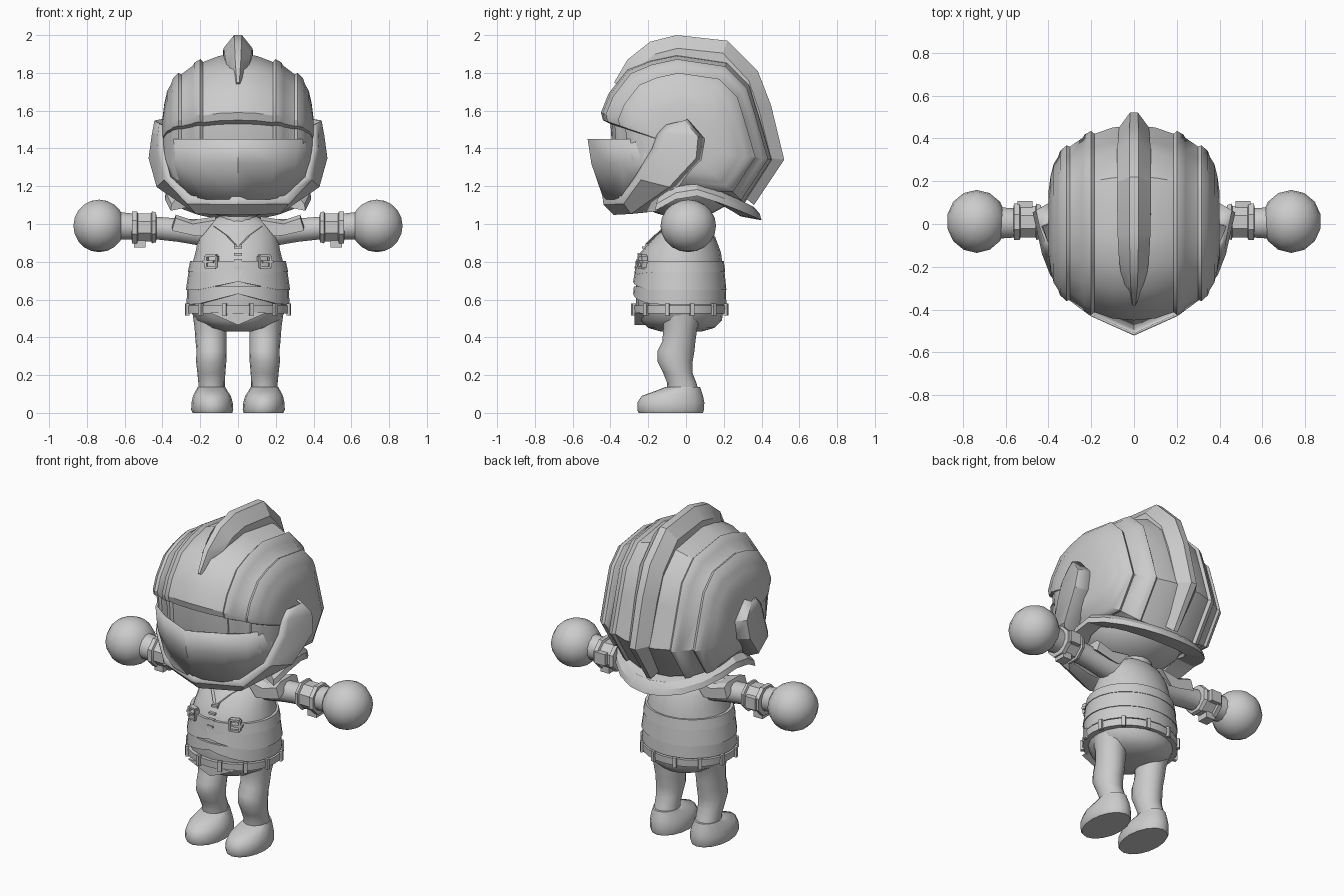
import bpy, bmesh, math
from mathutils import Vector

if "Cube" in bpy.data.objects:
    bpy.data.objects.remove(bpy.data.objects["Cube"])

grey = bpy.data.materials.new("plain grey")
grey.diffuse_color = (0.6, 0.6, 0.6, 1)
grey.use_nodes = True
grey.node_tree.nodes["Principled BSDF"].inputs["Base Color"].default_value = grey.diffuse_color


def finish(name, bm, angle=35, mirror=False, thick=0):
    bmesh.ops.recalc_face_normals(bm, faces=bm.faces)
    me = bpy.data.meshes.new(name)
    bm.to_mesh(me)
    bm.free()
    me.materials.append(grey)
    ob = bpy.data.objects.new(name, me)
    bpy.context.collection.objects.link(ob)
    if thick:
        m = ob.modifiers.new("thickness", 'SOLIDIFY')
        m.thickness, m.offset = thick, 0
    if mirror:
        m = ob.modifiers.new("mirror", 'MIRROR')
        m.use_mirror_merge = False
    bpy.ops.object.select_all(action='DESELECT')
    ob.select_set(True)
    bpy.context.view_layer.objects.active = ob
    bpy.ops.object.shade_smooth_by_angle(angle=math.radians(angle))
    return ob


def loft(name, rings, closed=True, caps=True, **kw):
    bm = bmesh.new()
    rows = [[bm.verts.new(p) for p in r] for r in rings]
    n = len(rows[0])
    for a, b in zip(rows, rows[1:]):
        for i in range(n if closed else n - 1):
            j = (i + 1) % n
            bm.faces.new((a[i], a[j], b[j], b[i]))
    if closed and caps:
        bm.faces.new(rows[0])
        bm.faces.new(rows[-1])
    return finish(name, bm, **kw)


def ring_z(z, x0, x1, y0, y1, n=20):
    cx, cy, rx, ry = (x0 + x1) / 2, (y0 + y1) / 2, (x1 - x0) / 2, (y1 - y0) / 2
    return [(cx + rx * math.cos(2 * math.pi * i / n),
             cy + ry * math.sin(2 * math.pi * i / n), z) for i in range(n)]


def ring_x(x, cy, cz, r, n=12):
    return [(x, cy + r * math.cos(2 * math.pi * (i + .5) / n),
             cz + r * math.sin(2 * math.pi * (i + .5) / n)) for i in range(n)]


def box(name, c, size, rot=0, **kw):
    bm = bmesh.new()
    bmesh.ops.create_cube(bm, size=1)
    bmesh.ops.scale(bm, vec=size, verts=bm.verts)
    ob = finish(name, bm, **kw)
    ob.location, ob.rotation_euler.z = c, rot
    return ob


def ball(name, c, size, u=16, v=10, **kw):
    bm = bmesh.new()
    bmesh.ops.create_uvsphere(bm, u_segments=u, v_segments=v, radius=1)
    bmesh.ops.scale(bm, vec=size, verts=bm.verts)
    bmesh.ops.translate(bm, vec=c, verts=bm.verts)
    return finish(name, bm, angle=60, **kw)


# Helmet shell: one side profile, stepped smaller towards the rounded sides
dome = [(-.45, 1.59), (-.41, 1.69), (-.31, 1.82), (-.19, 1.87), (-.05, 1.9), (.22, 1.86),
        (.34, 1.74), (.39, 1.58), (.46, 1.34), (.31, 1.11),
        (0, 1.13), (-.16, 1.09), (-.32, 1.09), (-.385, 1.3), (-.4, 1.53), (-.44, 1.55)]
half = [(0, 1), (.1, .98), (.185, .915), (.2, .945), (.23, .91), (.24, .875),
        (.3, .785), (.315, .8), (.345, .74), (.355, .68), (.375, .61), (.39, .48), (.4, .32)]
steps = [(-x, s) for x, s in half[:0:-1]] + half
loft("helmet_shell", [[(x, y * s, 1.4 + (z - 1.4) * s) for y, z in dome] for x, s in steps], angle=32)

# Helmet crest
crest = [(-.38, 1.75, .025), (-.31, 1.87, .055), (-.19, 1.965, .07), (-.05, 2, .077), (.22, 1.97, .08),
         (.38, 1.81, .08), (.45, 1.63, .075), (.52, 1.34, .07), (.36, 1.1, .05)]
rings = []
for y, z, w in crest:
    d = Vector((0, -y, 1.4 - z)).normalized()
    p = Vector((0, y, z))
    rings.append([p + d * k + Vector((x, 0, 0)) for x, k in
                  ((-w, .14), (-w, .07), (-w * .27, 0), (w * .27, 0), (w, .07), (w, .14))])
loft("helmet_crest", rings, angle=25)

# Visor plate with a centre crease
cols = [[(0, -.515, 1.45), (0, -.495, 1.32), (0, -.43, 1.13)],
        [(.2, -.425, 1.45), (.195, -.41, 1.32), (.16, -.38, 1.13)],
        [(.315, -.34, 1.45), (.305, -.335, 1.32), (.26, -.32, 1.15)],
        [(.375, -.21, 1.45), (.375, -.22, 1.34), (.345, -.26, 1.24)],
        [(.39, -.12, 1.45), (.39, -.14, 1.34), (.36, -.2, 1.24)]]
loft("visor", [[(-x, y, z) for x, y, z in c] for c in cols[:0:-1]] + cols,
     closed=False, thick=.012, angle=25)

# Chin guard sweeping up and flaring out into the ear covers
guard = [[(0, -.435, 1.145), (0, -.43, 1.105), (0, -.38, 1.055), (0, -.2, 1.07)],
         [(.245, -.335, 1.15), (.265, -.325, 1.11), (.22, -.29, 1.06), (.19, -.16, 1.075)],
         [(.36, -.265, 1.25), (.385, -.235, 1.235), (.425, -.09, 1.2), (.36, -.04, 1.21)],
         [(.395, -.175, 1.4), (.422, -.14, 1.39), (.467, .05, 1.35), (.38, .08, 1.34)],
         [(.395, -.15, 1.47), (.418, -.11, 1.475), (.452, .06, 1.46), (.38, .1, 1.45)],
         [(.39, -.11, 1.52), (.41, -.08, 1.53), (.436, -.01, 1.545), (.375, .01, 1.555)]]
loft("chin_guard", [[(-x, y, z) for x, y, z in g] for g in guard[:0:-1]] + guard,
     closed=False, thick=.015, angle=28)

# Neck flange around the back of the helmet
rings = []
for i in range(15):
    a = math.radians(-24 + 228 * i / 14)
    c, s = math.cos(a), math.sin(a)
    z = 1.18 - .14 * max(s, 0) ** 1.3 + .22 * min(s, 0)
    rings.append([(.27 * c, .28 * s, z + .07), (.35 * c, .36 * s, z + .05),
                  (.385 * c, .39 * s, z + .015), (.39 * c, .40 * s, z - .02), (.28 * c, .29 * s, z)])
loft("neck_flange", rings, angle=25)

# Head and neck
ball("head", (0, -.01, 1.25), (.3, .31, .22), 20, 12)
loft("neck", [ring_z(z, -.1, .1, -.1, .1, 14) for z in (.98, 1.1)])

# Torso: z, half width, front y, back y
torso = [(.43, .07, -.13, .08), (.45, .16, -.2, .15), (.49, .225, -.245, .19), (.56, .26, -.265, .2),
         (.66, .262, -.265, .2), (.76, .25, -.262, .197), (.85, .225, -.24, .185), (.93, .21, -.17, .155),
         (1.0, .18, -.11, .115), (1.04, .1, -.08, .08)]
loft("torso", [ring_z(z, -w, w, f, b) for z, w, f, b in torso], angle=50)


def front_y(x, z):
    for (z0, w0, f0, b0), (z1, w1, f1, b1) in zip(torso, torso[1:]):
        if z0 <= z <= z1:
            t = (z - z0) / (z1 - z0)
            w, f, b = w0 + (w1 - w0) * t, f0 + (f1 - f0) * t, b0 + (b1 - b0) * t
            return (f + b) / 2 - (b - f) / 2 * math.sqrt(max(0, 1 - (x / w) ** 2))


# Tunic layers and straps as bands; the lower hems rise to a chevron in front
def band(name, rows, lift=0, n=28, cy=-.033):
    rings = []
    for k, (z, rx, ry) in enumerate(rows):
        r = []
        for i in range(n):
            a = 2 * math.pi * i / n
            up = lift * max(0, 1 - abs(math.cos(a)) / .8) if k < 2 and math.sin(a) < 0 else 0
            r.append((rx * math.cos(a), cy + ry * math.sin(a), z + up))
        rings.append(r)
    loft(name, rings + [rings[0]], caps=False, angle=30)


band("tunic_hem", [(.575, .25, .225), (.575, .272, .247), (.67, .27, .243), (.67, .25, .22)], .055)
band("tunic_body", [(.65, .25, .225), (.65, .276, .247), (.76, .26, .236), (.76, .24, .21)], .045)
band("chest_strap", [(.745, .24, .21), (.745, .266, .241), (.805, .253, .233), (.805, .23, .21)], -.02)
band("belt", [(.525, .24, .22), (.525, .275, .25), (.568, .277, .252), (.568, .25, .22)])

# Belt loops
for i in range(12):
    a = math.radians(15 + 30 * i)
    box("belt_loop", (.278 * math.cos(a), -.033 + .253 * math.sin(a), .547), (.02, .022, .062),
        math.atan2(.25 * math.sin(a), .277 * math.cos(a)))

# Pointed front flap under the belt
loft("front_flap", [[(x, y, z) for x, z in ((-.15, .53), (0, .535), (.15, .53), (0, .465))]
                    for y in (-.272, -.2)], angle=20)

# Chest buckles: frame bars and a tongue
for sx in (-1, 1):
    x = .14 * sx
    y = front_y(x, .8) - .02
    for dx, dz, w, h in ((-.028, 0, .012, .06), (.028, 0, .012, .06), (0, .032, .055, .012),
                         (0, -.032, .055, .012), (.015 * sx, 0, .06, .014)):
        box("buckle", (x + dx, y + dx * sx * .36, .8 + dz), (w, .03, h), .35 * sx)

# Front lacing and open collar edges
for i in range(4):
    z = .77 + .035 * i
    box("lace", (0, front_y(0, z) - .004, z), (.04, .02, .012))
edge = [(.012, .74), (.012, .89), (.06, .94), (.13, .99)]
loft("collar_edge", [[(x + dx, front_y(x, z) + dy, z + dx * .5) for dx, dy in
                      ((-.008, .02), (-.008, -.01), (.008, -.01), (.008, .02))] for x, z in edge],
     mirror=True)

# Shoulder plates
cap = [(.12, 1.04), (.24, 1.02), (.33, 1.05), (.35, .985), (.24, .96), (.19, .955)]
loft("shoulder_plate", [[(x, y * k, z - d) for x, z in cap] for y, k, d in
                        ((-.1, 1, .02), (-.06, 1, 0), (.07, 1, 0), (.1, 1, .02))], mirror=True, angle=25)

# Arms, cuffs and hands
loft("arm", [ring_x(x, .005, z, r) for x, z, r in
             ((.1, .95, .08), (.2, .955, .072), (.32, .968, .064), (.43, .978, .062),
              (.52, .985, .068), (.62, .99, .075))], mirror=True, angle=50)
loft("cuff", [ring_x(x, .01, .982, r, 8) for x, r in
              ((.43, .06), (.435, .085), (.455, .092), (.46, .08), (.53, .08),
               (.535, .092), (.56, .092), (.565, .06))], mirror=True, angle=25)
for sx in (-1, 1):
    box("cuff_tab", (.52 * sx, .01, .895), (.06, .07, .04))
    box("cuff_plate", (.51 * sx, .09, .985), (.07, .035, .07))
ball("hand", (.735, .012, .99), (.14, .147, .139), 14, 10, mirror=True)

# Legs and feet: z, x range, y range
leg = [(.52, .06, .24, -.13, .09), (.45, .06, .23, -.12, .06), (.38, .06, .225, -.125, .05),
       (.33, .06, .22, -.15, .045), (.27, .062, .222, -.15, .035), (.21, .067, .215, -.12, .035),
       (.16, .07, .21, -.1, .055), (.1, .07, .21, -.1, .07)]
loft("leg", [ring_z(*r, n=16) for r in leg], mirror=True, angle=60)
foot = [(0, .03, .24, -.25, .09), (.015, .025, .248, -.258, .095), (.055, .028, .246, -.257, .097),
        (.09, .038, .238, -.235, .09), (.115, .055, .225, -.165, .082), (.137, .068, .213, -.11, .075)]
loft("foot", [ring_z(*r, n=16) for r in foot], mirror=True, angle=50)
